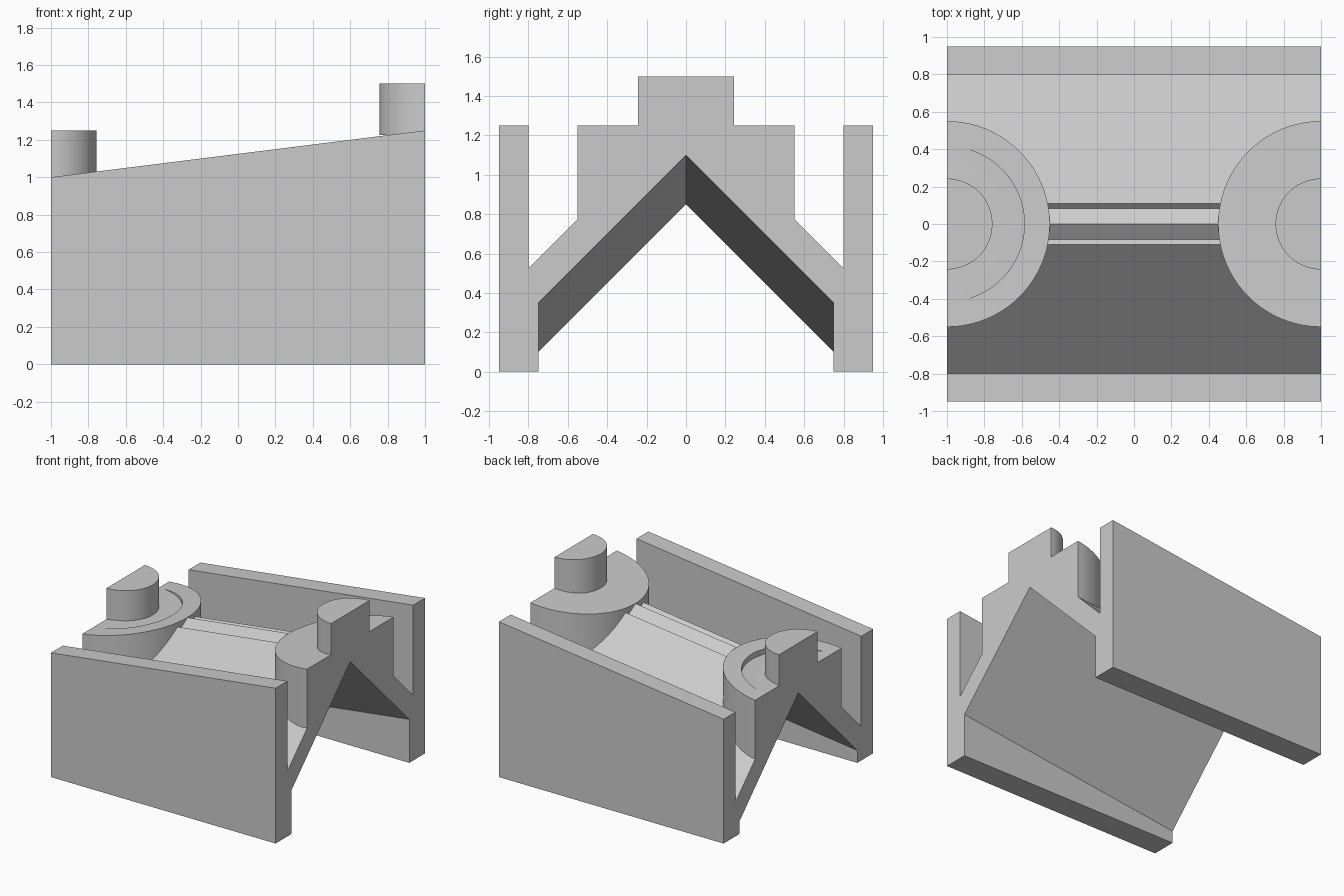
import bpy, bmesh, math

if "Cube" in bpy.data.objects:
    bpy.data.objects.remove(bpy.data.objects["Cube"], do_unlink=True)

RISE = 0.125  # height gained per unit of x
HIGH = 1.25   # wall height at x = 1

grey = bpy.data.materials.new("plain_grey")
grey.use_nodes = True
grey.diffuse_color = (0.6, 0.6, 0.6, 1)
grey.node_tree.nodes["Principled BSDF"].inputs["Base Color"].default_value = (0.6, 0.6, 0.6, 1)


def tilt(x):
    return RISE * (x - 1)


def finish(name, bm):
    bmesh.ops.recalc_face_normals(bm, faces=bm.faces)
    mesh = bpy.data.meshes.new(name)
    bm.to_mesh(mesh)
    bm.free()
    mesh.materials.append(grey)
    obj = bpy.data.objects.new(name, mesh)
    bpy.context.collection.objects.link(obj)
    return obj


def cylinder(name, x, radius, bottom, top):
    """Upright cylinder whose end heights are functions of (x, y)."""
    bm = bmesh.new()
    bmesh.ops.create_cone(bm, cap_ends=True, segments=96, radius1=radius, radius2=radius, depth=2)
    ridge = [v for v in bm.verts if v.co.z < 0 and abs(v.co.y) < 1e-4]
    for v in bm.verts:
        v.co.x += x
        v.co.z = (top if v.co.z > 0 else bottom)(v.co.x, v.co.y)
    bmesh.ops.connect_verts(bm, verts=ridge)
    return finish(name, bm)


def combine(obj, helper, operation, keep=False):
    helper.hide_render = True
    mod = obj.modifiers.new(operation.lower(), 'BOOLEAN')
    mod.operation, mod.solver, mod.object = operation, 'EXACT', helper
    bpy.context.view_layer.objects.active = obj
    bpy.ops.object.modifier_apply(modifier=mod.name)
    if not keep:
        bpy.data.objects.remove(helper, do_unlink=True)


# Cross-section: two walls, gabled roof with a notched ridge, open underside
half = [(0.75, 0.35), (0.75, 0), (0.95, 0), (0.95, HIGH), (0.8, HIGH),
        (0.8, 0.525), (0.11, 1.215), (0.083, 1.188)]
profile = [(0, 1.1)] + half + [(0, HIGH)] + [(-y, z) for y, z in reversed(half)]
bm = bmesh.new()
ends = [[bm.verts.new((x, y, z + tilt(x) if z else 0)) for y, z in profile] for x in (-1.7, 1.7)]
for ring in ends:
    bm.faces.new(ring)
for i in range(len(profile)):
    j = (i + 1) % len(profile)
    bm.faces.new((ends[0][i], ends[0][j], ends[1][j], ends[1][i]))
body = finish("saddle_body", bm)

# Round hubs rising out of the roof at both ends
for x in (-1, 1):
    hub = cylinder("hub", x, 0.55, lambda x, y: 1.215 - abs(y) + tilt(x), lambda x, y: HIGH + tilt(x))
    combine(body, hub, 'UNION')

# Level seat sunk into the low hub
seat = cylinder("seat_cutter", -1, 0.414, lambda x, y: 1.0075, lambda x, y: 1.6)
combine(body, seat, 'DIFFERENCE')

# Upright pins, one on each hub
pins = [cylinder(name, x, 0.243, lambda x, y, b=b: b, lambda x, y, t=t: t)
        for name, x, b, t in (("low_pin", -1, 1.0, 1.25), ("high_pin", 1, 1.225, 1.5))]

# Trim every part flush with the two ends
bm = bmesh.new()
bmesh.ops.create_cube(bm, size=2)
for v in bm.verts:
    v.co.y *= 2
    v.co.z *= 4
trim = finish("end_trim", bm)
for obj in [body] + pins:
    combine(obj, trim, 'INTERSECT', keep=True)
    bpy.ops.object.select_all(action='DESELECT')
    obj.select_set(True)
    bpy.context.view_layer.objects.active = obj
    bpy.ops.object.shade_smooth_by_angle(angle=math.radians(20))
bpy.data.objects.remove(trim, do_unlink=True)
